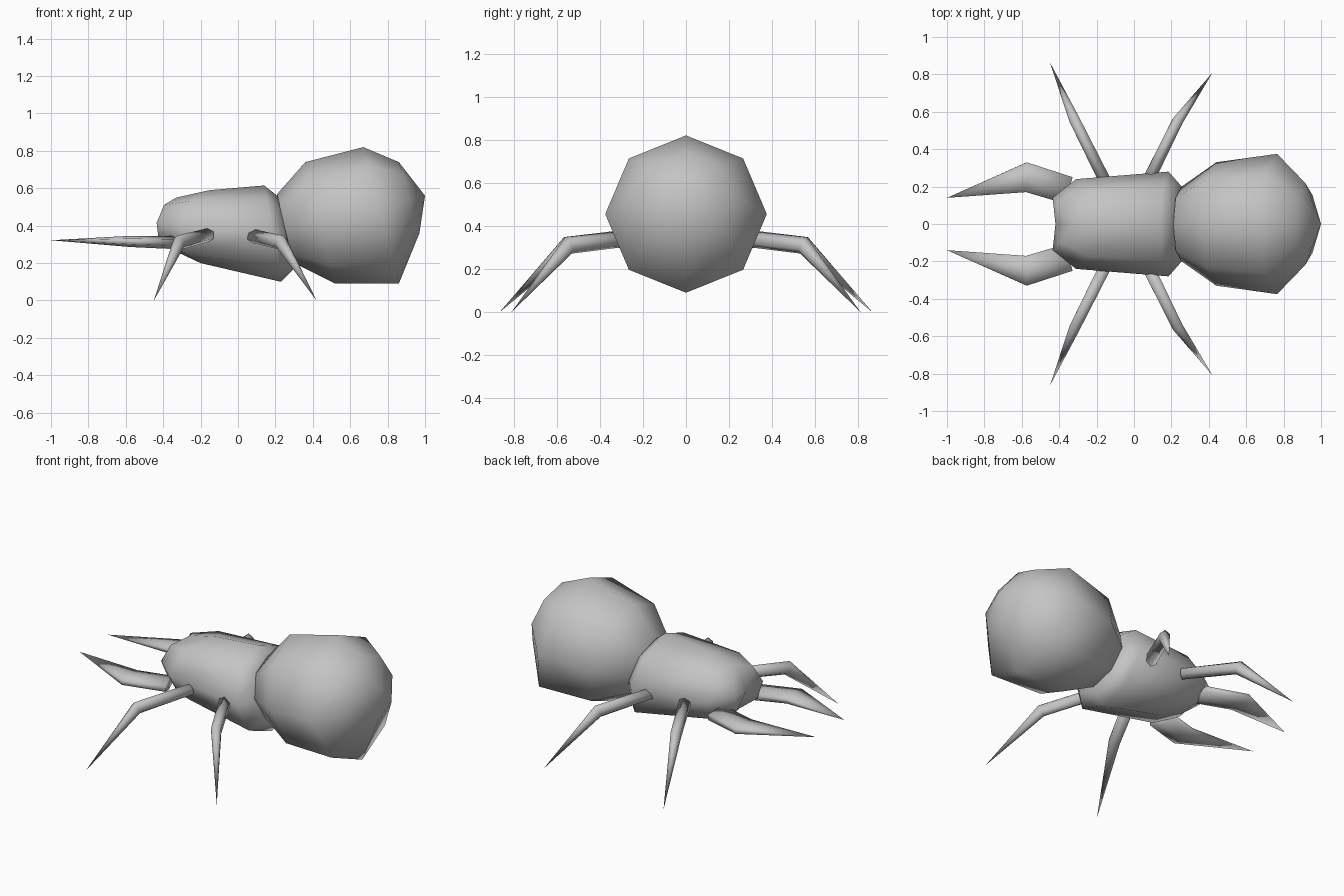
import bpy
import bmesh
from math import sin, cos, pi
from mathutils import Vector

cube = bpy.data.objects.get("Cube")
if cube:
    bpy.data.objects.remove(cube, do_unlink=True)

COLOUR = (0.55, 0.55, 0.55, 1)
grey = bpy.data.materials.new("shell grey")
grey.use_nodes = True
grey.diffuse_color = COLOUR
grey.node_tree.nodes["Principled BSDF"].inputs["Base Color"].default_value = COLOUR


def skin(name, rings, start, end):
    """Bridge rings of points, closing each end with a fan to a point."""
    bm = bmesh.new()
    loops = [[bm.verts.new(p) for p in ring] for ring in rings]
    n = len(loops[0])
    for a, b in zip(loops, loops[1:]):
        for i in range(n):
            j = (i + 1) % n
            bm.faces.new((a[i], a[j], b[j], b[i]))
    for loop, point in ((loops[0], start), (loops[-1], end)):
        pole = bm.verts.new(point)
        for i in range(n):
            bm.faces.new((loop[i], loop[(i + 1) % n], pole))
    bmesh.ops.recalc_face_normals(bm, faces=bm.faces)
    for face in bm.faces:
        face.smooth = True
    mesh = bpy.data.meshes.new(name)
    bm.to_mesh(mesh)
    bm.free()
    mesh.materials.append(grey)
    obj = bpy.data.objects.new(name, mesh)
    bpy.context.collection.objects.link(obj)
    return obj


def body_ring(top, bottom, width, sweep=0):
    """Tilted octagon through a top and bottom (x, z), sides swept along x."""
    top, bottom = Vector(top), Vector(bottom)
    mid, half = (top + bottom) / 2, (top - bottom) / 2
    ring = []
    for i in range(8):
        a = i * pi / 4
        p = mid + half * cos(a)
        ring.append((p.x + sweep * abs(sin(a)), width * sin(a), p.y))
    return ring


def limb(name, root, knee, tip, root_size, knee_size):
    """Two-segment limb, hexagonal, tapering to a point."""
    root, knee, tip = Vector(root), Vector(knee), Vector(tip)
    first, second = (knee - root).normalized(), (tip - knee).normalized()
    rings = []
    for centre, along, (w, h) in ((root, first, root_size),
                                  (knee, (first + second).normalized(), knee_size)):
        side = along.cross(Vector((0, 0, 1))).normalized()
        up = side.cross(along)
        rings.append([centre + side * w * sin(i * pi / 3) + up * h * cos(i * pi / 3)
                      for i in range(6)])
    return skin(name, rings, root, tip)


# Rounded abdomen, tilted upward
skin("abdomen", [
    body_ring((0.21, 0.57), (0.30, 0.20), 0.20),
    body_ring((0.36, 0.74), (0.52, 0.09), 0.33),
    body_ring((0.67, 0.82), (0.86, 0.09), 0.375),
    body_ring((0.86, 0.74), (0.97, 0.36), 0.22),
], (0.2, 0, 0.37), (1.0, 0, 0.56))

# Thorax and blunt head in one shell
skin("thorax", [
    body_ring((-0.33, 0.55), (-0.37, 0.28), 0.14, -0.085),
    body_ring((-0.15, 0.59), (-0.20, 0.20), 0.24, -0.135),
    body_ring((0.14, 0.615), (0.23, 0.10), 0.28),
    body_ring((0.21, 0.56), (0.30, 0.17), 0.20),
], (-0.42, 0, 0.41), (0.27, 0, 0.37))

# Mirrored legs and flat pincers
for s, side in ((-1, "right"), (1, "left")):
    limb(f"rear_leg_{side}", (0.08, 0.24 * s, 0.345), (0.23, 0.545 * s, 0.31),
         (0.42, 0.81 * s, 0), (0.037, 0.037), (0.033, 0.042))
    limb(f"front_leg_{side}", (-0.16, 0.24 * s, 0.35), (-0.315, 0.55 * s, 0.31),
         (-0.45, 0.865 * s, 0), (0.037, 0.037), (0.033, 0.042))
    limb(f"pincer_{side}", (-0.35, 0.18 * s, 0.31), (-0.575, 0.25 * s, 0.316),
         (-1.0, 0.14 * s, 0.322), (0.085, 0.035), (0.092, 0.03))
